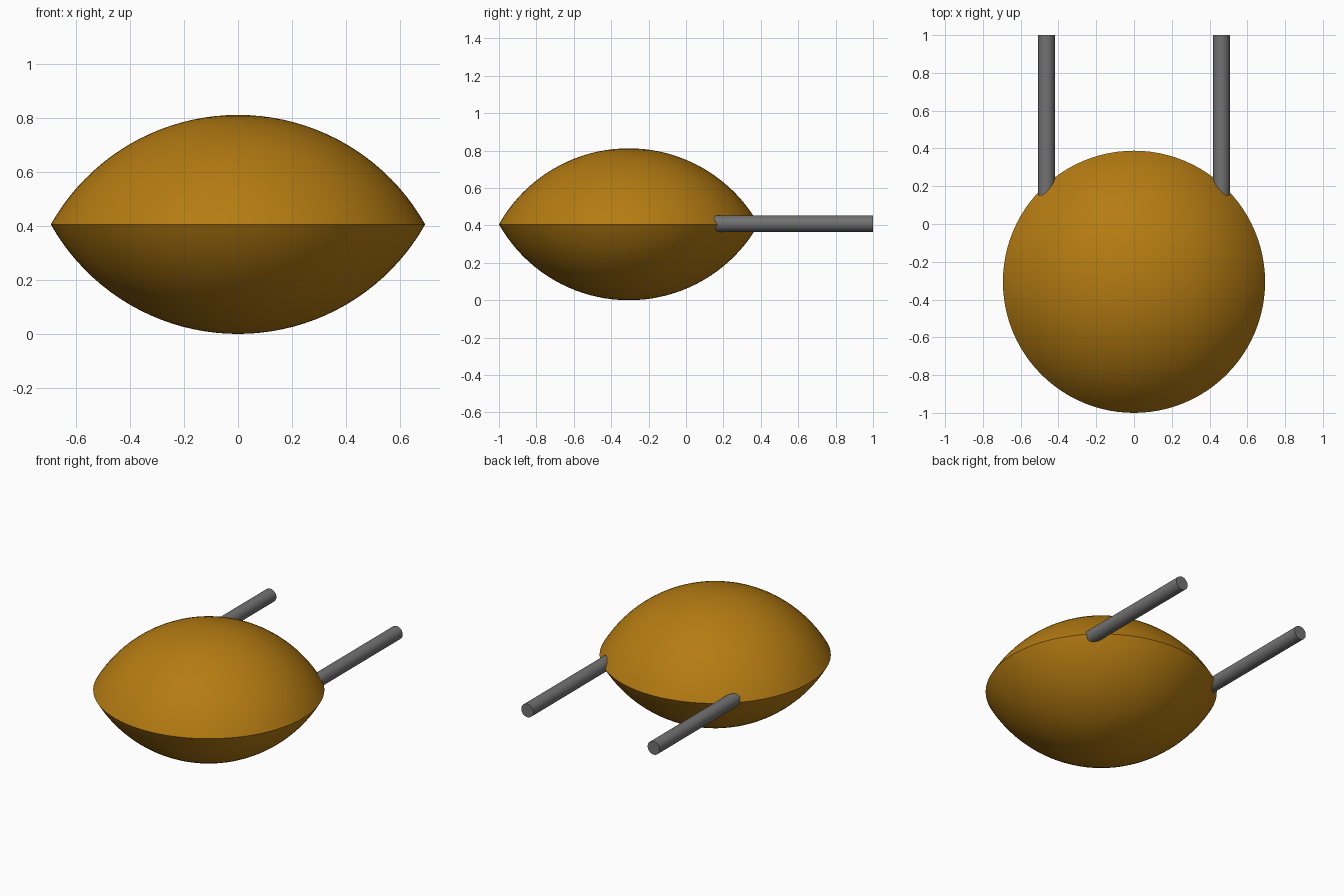
import bpy
import math
from mathutils import Matrix

cube = bpy.data.objects.get("Cube")
if cube:
    bpy.data.objects.remove(cube, do_unlink=True)


def make_material(name, color):
    mat = bpy.data.materials.new(name)
    mat.use_nodes = True
    mat.diffuse_color = color
    mat.node_tree.nodes["Principled BSDF"].inputs["Base Color"].default_value = color
    return mat


def finish(obj, name, mat, angle):
    obj.name = name
    obj.data.materials.append(mat)
    bpy.ops.object.shade_smooth_by_angle(angle=math.radians(angle))


amber = make_material("amber", (0.46, 0.2, 0.006, 1))
grey = make_material("grey", (0.17, 0.17, 0.17, 1))

RIM, HALF = 0.694, 0.406          # lens radius and half thickness
CENTRE_Y = -0.306
SPHERE = (RIM ** 2 + HALF ** 2) / (2 * HALF)
ARC = math.asin(RIM / SPHERE)
RINGS = 20

# Lens body: two spherical caps meeting at a sharp rim, as a spun profile
profile = []
for i in range(2 * RINGS + 1):
    t = ARC * (1 - abs(i - RINGS) / RINGS)
    side = -1 if i < RINGS else 1
    profile.append((SPHERE * math.sin(t),
                    side * (SPHERE * math.cos(t) - SPHERE + HALF)))

mesh = bpy.data.meshes.new("lens_body")
SEGMENTS = 96
verts = [(0, 0, -HALF), (0, 0, HALF)]
for r, z in profile[1:-1]:
    for s in range(SEGMENTS):
        a = math.tau * s / SEGMENTS
        verts.append((r * math.cos(a), r * math.sin(a), z))
faces = []
last = 2 + (len(profile) - 3) * SEGMENTS
for s in range(SEGMENTS):
    n = (s + 1) % SEGMENTS
    faces.append((0, 2 + n, 2 + s))
    faces.append((1, last + s, last + n))
    for row in range(2, last, SEGMENTS):
        faces.append((row + s, row + n, row + SEGMENTS + n, row + SEGMENTS + s))
mesh.from_pydata(verts, [], faces)
mesh.transform(Matrix.Translation((0, CENTRE_Y, HALF)))
body = bpy.data.objects.new("lens_body", mesh)
bpy.context.collection.objects.link(body)
bpy.ops.object.select_all(action="DESELECT")
body.select_set(True)
bpy.context.view_layer.objects.active = body
finish(body, "lens_body", amber, 40)

# Twin rods running straight back from the rim
START, END = 0.05, 1.0
for name, side in (("left_rod", 1), ("right_rod", -1)):
    bpy.ops.mesh.primitive_cylinder_add(
        vertices=32, radius=0.044, depth=END - START,
        location=(side * 0.463, (START + END) / 2, HALF + 0.004),
        rotation=(math.pi / 2, 0, 0))
    finish(bpy.context.object, name, grey, 40)
